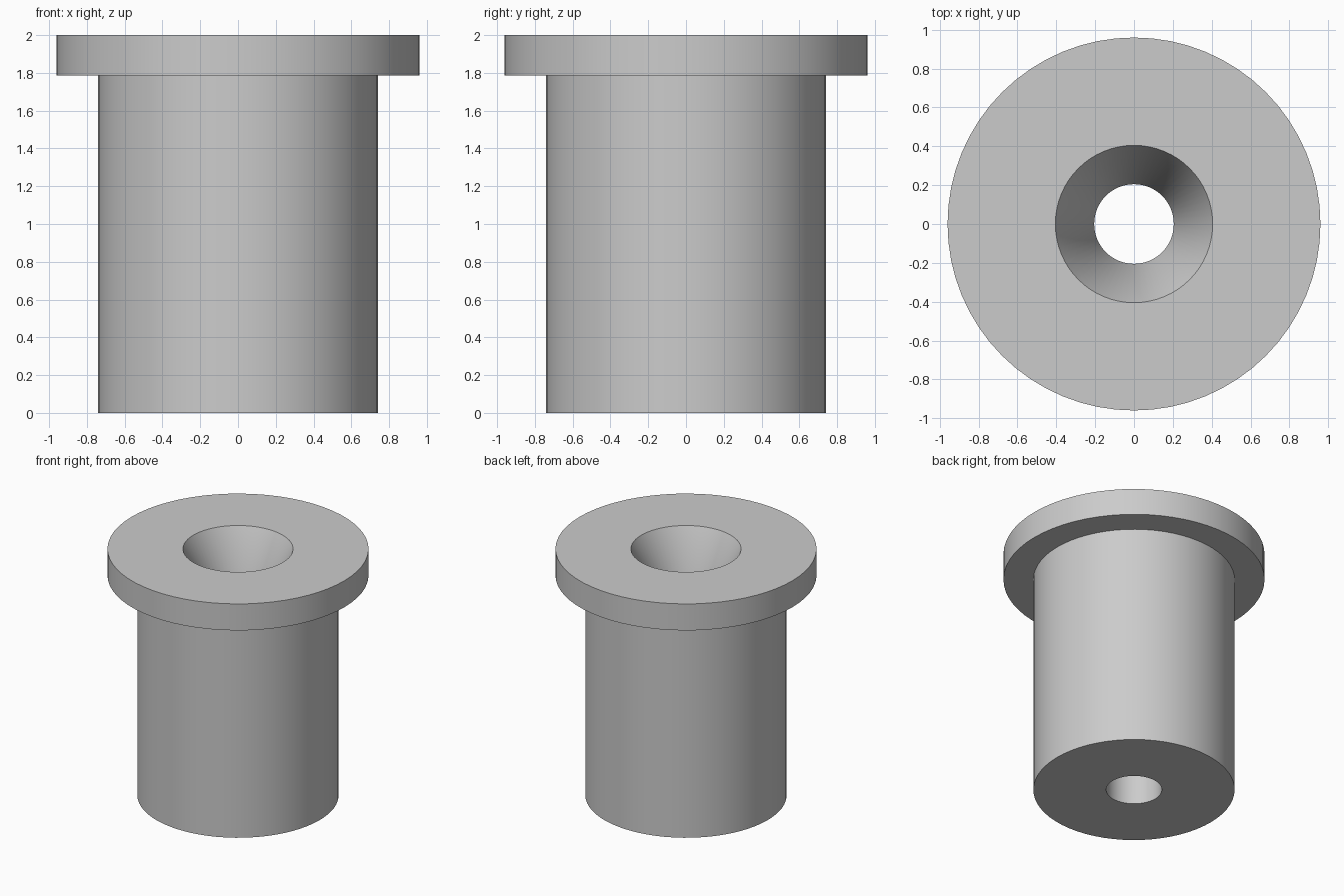
import bpy, bmesh, math
from mathutils import Vector, Matrix

cube = bpy.data.objects.get("Cube")
if cube:
    bpy.data.objects.remove(cube, do_unlink=True)

SEGMENTS = 64
HEIGHT = 2.0
BODY_R, FLANGE_R = 0.74, 0.96
FLANGE_Z = 1.785
BORE_R, MOUTH_R = 0.205, 0.405
TAPER_Z = 1.58

# Plain grey metal
grey = bpy.data.materials.new("grey metal")
grey.use_nodes = True
colour = (0.6, 0.6, 0.6, 1.0)
grey.diffuse_color = colour
grey.node_tree.nodes["Principled BSDF"].inputs["Base Color"].default_value = colour


def lathe(name, profile, material):
    """Turn a closed (radius, height) profile around the z axis."""
    bm = bmesh.new()
    rings = []
    for i in range(SEGMENTS):
        turn = Matrix.Rotation(math.tau * i / SEGMENTS, 3, "Z")
        rings.append([bm.verts.new(turn @ Vector((r, 0, z))) for r, z in profile])
    for i, ring in enumerate(rings):
        following = rings[(i + 1) % SEGMENTS]
        for j in range(len(profile)):
            k = (j + 1) % len(profile)
            bm.faces.new((ring[j], following[j], following[k], ring[k]))
    bmesh.ops.recalc_face_normals(bm, faces=bm.faces)
    mesh = bpy.data.meshes.new(name)
    bm.to_mesh(mesh)
    bm.free()
    mesh.materials.append(material)
    obj = bpy.data.objects.new(name, mesh)
    bpy.context.collection.objects.link(obj)
    return obj


# Flanged bushing: body, flange, tapered mouth and straight bore
bushing = lathe("flanged_bushing", [
    (BORE_R, 0), (BODY_R, 0), (BODY_R, FLANGE_Z), (FLANGE_R, FLANGE_Z),
    (FLANGE_R, HEIGHT), (MOUTH_R, HEIGHT), (BORE_R, TAPER_Z),
], grey)

# Smooth round walls with crisp rims
bpy.ops.object.select_all(action="DESELECT")
bushing.select_set(True)
bpy.context.view_layer.objects.active = bushing
bpy.ops.object.shade_smooth_by_angle(angle=math.radians(30))
